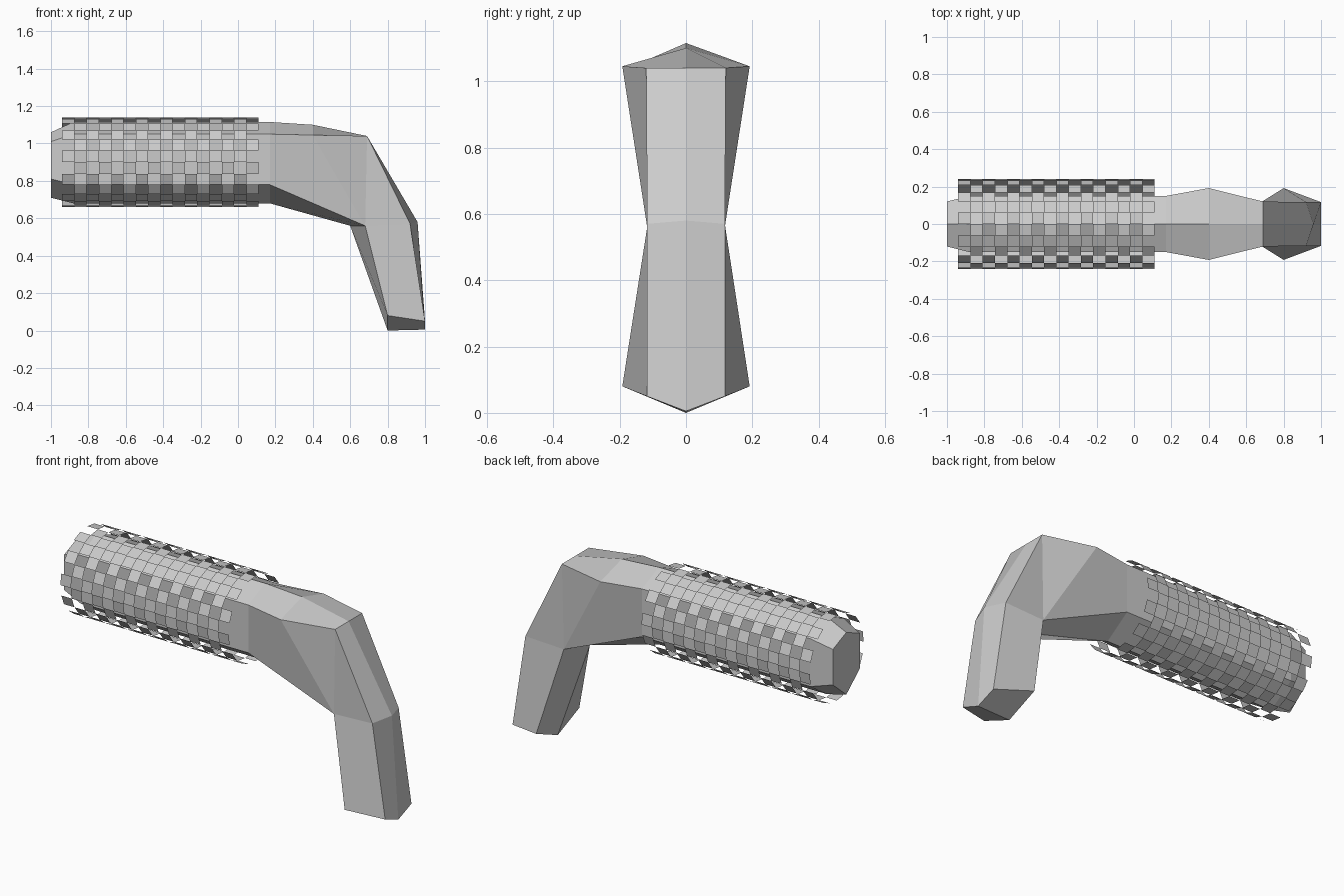
import bpy, bmesh
from math import sin, cos, pi

if "Cube" in bpy.data.objects:
    bpy.data.objects.remove(bpy.data.objects["Cube"])


def make_object(name, bm):
    mesh = bpy.data.meshes.new(name)
    bm.to_mesh(mesh)
    bm.free()
    obj = bpy.data.objects.new(name, mesh)
    bpy.context.collection.objects.link(obj)
    return obj


# Bent six-sided handle: each ring is (x, half width, z) for
# top ridge, upper side, lower side, bottom ridge
inner_side, inner_ridge = (0.68, 0.117, 0.56), (0.60, 0, 0.56)
rings = [
    [(-1.00, 0, 1.06), (-1.00, 0.12, 1.01), (-1.00, 0.12, 0.81), (-1.00, 0, 0.71)],
    [(-0.88, 0, 1.115), (-0.88, 0.15, 1.05), (-0.88, 0.15, 0.78), (-0.88, 0, 0.68)],
    [(0.17, 0, 1.115), (0.17, 0.15, 1.05), (0.17, 0.15, 0.78), (0.17, 0, 0.68)],
    [(0.40, 0, 1.10), (0.40, 0.192, 1.045), inner_side, inner_ridge],
    [(0.69, 0, 1.04), (0.69, 0.12, 1.04), inner_side, inner_ridge],
    [(0.96, 0, 0.58), (0.92, 0.117, 0.57), inner_side, inner_ridge],
    [(1.00, 0, 0.005), (1.00, 0.117, 0.05), (0.80, 0.192, 0.08), (0.80, 0, 0.0)],
]
bm = bmesh.new()
loops = []
for r in rings:
    pts = r + [(x, -y, z) for x, y, z in (r[2], r[1])]
    loops.append([bm.verts.new(p) for p in pts])
for a, b in zip(loops, loops[1:]):
    for i in range(6):
        j = (i + 1) % 6
        bm.faces.new((a[i], a[j], b[j], b[i]))
for loop in (loops[0], loops[-1]):
    # caps split along the ridge line
    bm.faces.new(loop[:4])
    bm.faces.new(loop[3:] + loop[:1])
bmesh.ops.remove_doubles(bm, verts=bm.verts, dist=0.0005)
bmesh.ops.recalc_face_normals(bm, faces=bm.faces)
make_object("bent_handle", bm)

# Checkered open sleeve around the straight part
COLS, SIDES, RADIUS = 16, 24, 0.24
X0, X1, ZC = -0.94, 0.11, 0.90
bm = bmesh.new()
grid = [[bm.verts.new((X0 + (X1 - X0) * i / COLS,
                       RADIUS * cos(2 * pi * k / SIDES),
                       ZC + RADIUS * sin(2 * pi * k / SIDES)))
         for k in range(SIDES)] for i in range(COLS + 1)]
for i in range(COLS):
    for k in range(SIDES):
        if (i + k) % 2:
            n = (k + 1) % SIDES
            bm.faces.new((grid[i][k], grid[i][n], grid[i + 1][n], grid[i + 1][k]))
bmesh.ops.delete(bm, geom=[v for v in bm.verts if not v.link_faces], context='VERTS')
for f in bm.faces:
    c = f.calc_center_median()
    f.normal_update()
    if f.normal.y * c.y + f.normal.z * (c.z - ZC) < 0:
        f.normal_flip()
make_object("grip_mesh_sleeve", bm)
